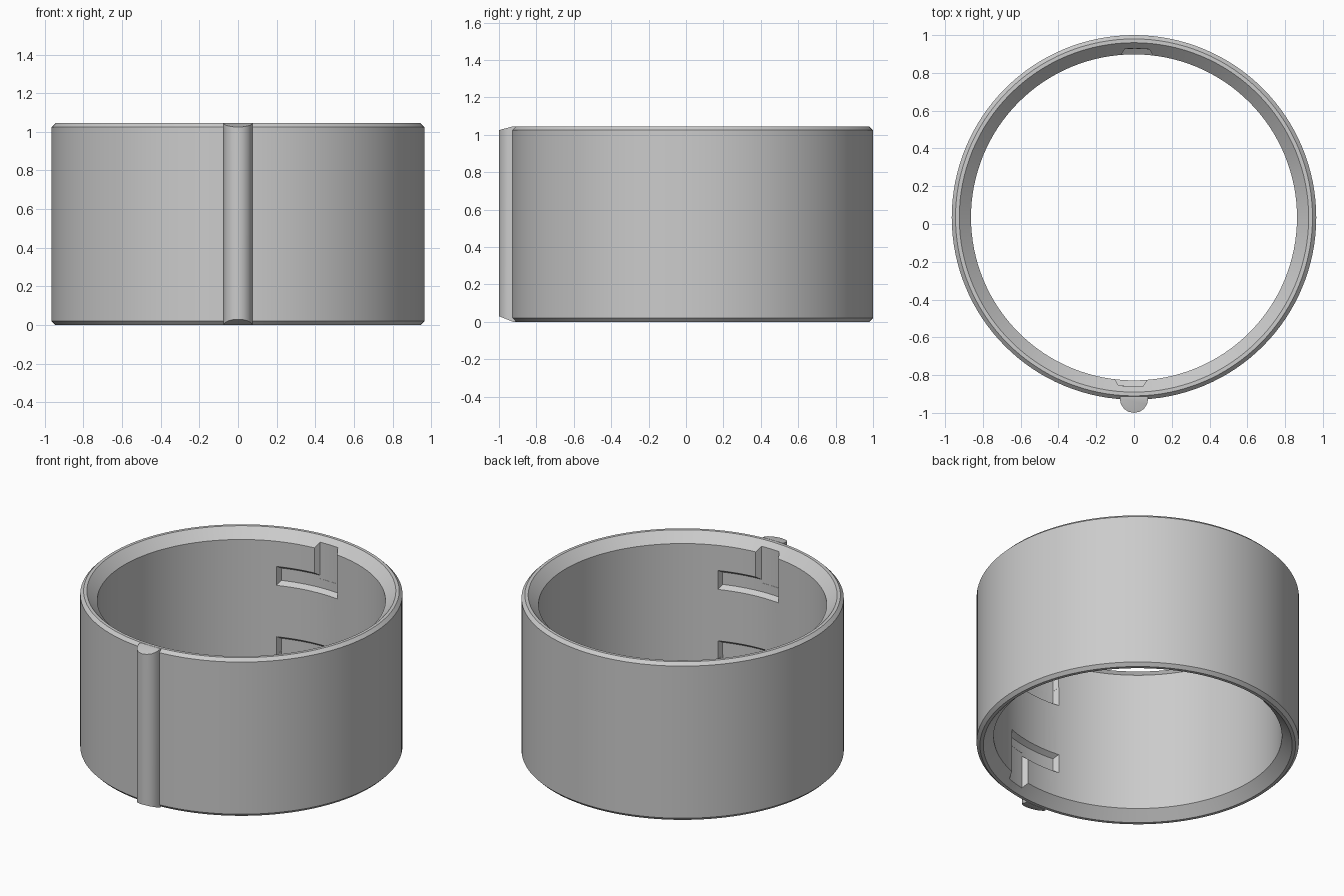
import bpy, bmesh, math

if "Cube" in bpy.data.objects:
    bpy.data.objects.remove(bpy.data.objects["Cube"])

H, CY = 1.045, 0.035          # ring height and centre offset
R_IN, R_OUT = 0.863, 0.965
SEG = 128


def make_object(name, bm):
    bmesh.ops.recalc_face_normals(bm, faces=bm.faces[:])
    mesh = bpy.data.meshes.new(name)
    bm.to_mesh(mesh)
    bm.free()
    ob = bpy.data.objects.new(name, mesh)
    bpy.context.collection.objects.link(ob)
    return ob


def activate(ob):
    bpy.ops.object.select_all(action='DESELECT')
    ob.select_set(True)
    bpy.context.view_layer.objects.active = ob


def bridge(bm, loops, closed):
    count = len(loops)
    for i in range(count if closed else count - 1):
        a, b = loops[i], loops[(i + 1) % count]
        n = len(a)
        for j in range(n):
            k = (j + 1) % n
            bm.faces.new((a[j], a[k], b[k], b[j]))


# Ring: chamfered wall profile turned around z
profile = [(R_OUT, 0.02), (R_OUT, H - 0.02), (0.945, H), (0.925, H),
           (R_IN, H - 0.062), (R_IN, 0.062), (0.925, 0), (0.945, 0)]
bm = bmesh.new()
loops = []
for i in range(SEG):
    a = 2 * math.pi * i / SEG
    loops.append([bm.verts.new((r * math.cos(a), CY + r * math.sin(a), z))
                  for r, z in profile])
bridge(bm, loops, True)
ring = make_object("ring_body", bm)


def slot_cutter(a0, a1, z0, z1, base, r_deep):
    """Curved block whose four sides narrow towards the slot floor."""
    bm = bmesh.new()
    loops = []
    n = 10
    for i in range(n + 1):
        loop = []
        for r, sz in ((0.84, 0), (r_deep, 0), (r_deep, 1), (0.84, 1)):
            t = (r - R_IN) * 0.73                  # taper
            da = t / R_IN
            lo, hi = math.radians(a0) + da, math.radians(a1) - da
            a = math.radians(base) + lo + (hi - lo) * i / n
            z = z1 - t if sz else z0 + t
            loop.append(bm.verts.new((r * math.cos(a), CY + r * math.sin(a), z)))
        loops.append(loop)
    bridge(bm, loops, False)
    bm.faces.new(loops[0])
    bm.faces.new(loops[-1])
    return make_object("slot_cutter", bm)


# L-shaped slots: upper and lower, on the back and front inner walls
blocks = [(-6.8, 20.9, 0.692, 0.817, 0.893), (-6.75, 4.6, 0.75, 1.15, 0.8935),
          (-6.8, 20.9, H - 0.817, H - 0.692, 0.893),
          (9.5, 20.85, -0.1, H - 0.75, 0.8935)]
for base in (90, 270):
    for a0, a1, z0, z1, r in blocks:
        cutter = slot_cutter(a0, a1, z0, z1, base, r)
        cutter.hide_render = True
        mod = ring.modifiers.new("slot", 'BOOLEAN')
        mod.operation = 'DIFFERENCE'
        mod.solver = 'EXACT'
        mod.object = cutter
        activate(ring)
        bpy.ops.object.modifier_apply(modifier=mod.name)
        bpy.data.objects.remove(cutter)

# Rounded vertical rib on the front, with sloped ends
bm = bmesh.new()
outline = [(0.075, -0.912)]
for i in range(9):
    a = math.pi * i / 8
    outline.append((0.075 * math.cos(a), -0.925 - 0.075 * math.sin(a)))
outline.append((-0.075, -0.912))
bottom, top = [], []
for x, y in outline:
    s = max(0, (-0.925 - y) / 0.075)
    bottom.append(bm.verts.new((x, y, 0.03 * s)))
    top.append(bm.verts.new((x, y, H - 0.02 * s)))
bridge(bm, [bottom, top], False)
# split the ends where the slope starts
for loop in (bottom, top):
    bm.faces.new(loop[1:-1])
    bm.faces.new((loop[0], loop[1], loop[-2], loop[-1]))
rib = make_object("front_rib", bm)

for ob in (ring, rib):
    activate(ob)
    bpy.ops.object.shade_smooth_by_angle(angle=math.radians(24))
